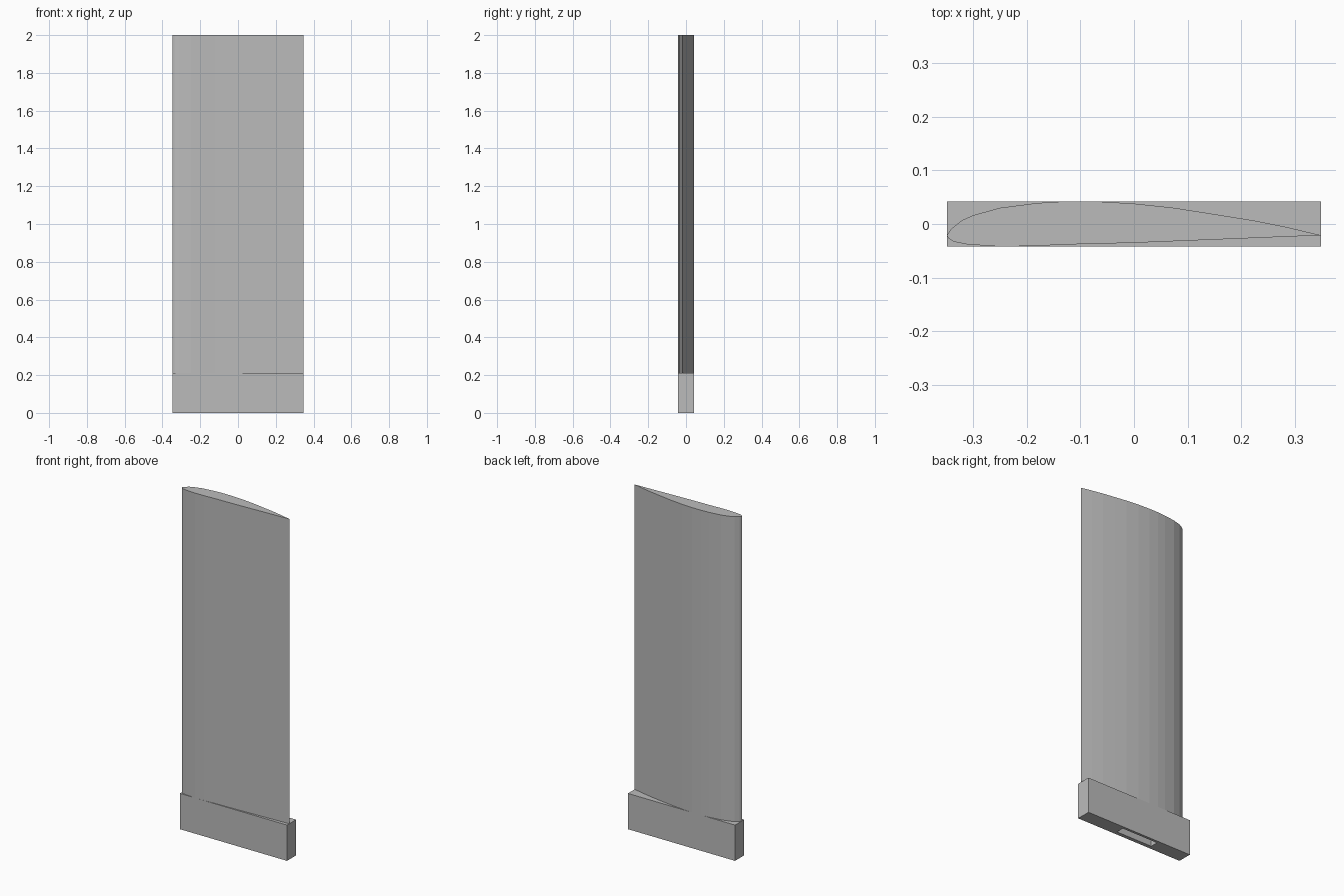
import bpy, bmesh, math

cube = bpy.data.objects.get("Cube")
if cube:
    bpy.data.objects.remove(cube, do_unlink=True)

GREY = (0.5, 0.5, 0.5, 1.0)
grey = bpy.data.materials.new("plain grey")
grey.use_nodes = True
grey.diffuse_color = GREY
grey.node_tree.nodes["Principled BSDF"].inputs["Base Color"].default_value = GREY

HALF_X, HALF_Y = 0.348, 0.042
BASE_TOP, TIP = 0.21, 2.0


def finish(name, bm):
    bmesh.ops.recalc_face_normals(bm, faces=bm.faces)
    mesh = bpy.data.meshes.new(name)
    bm.to_mesh(mesh)
    bm.free()
    mesh.materials.append(grey)
    obj = bpy.data.objects.new(name, mesh)
    bpy.context.collection.objects.link(obj)
    return obj


def box(name, x0, x1, y0, y1, z0, z1):
    bm = bmesh.new()
    bmesh.ops.create_cube(bm, size=1)
    bmesh.ops.scale(bm, vec=(x1 - x0, y1 - y0, z1 - z0), verts=bm.verts)
    bmesh.ops.translate(bm, vec=((x0 + x1) / 2, (y0 + y1) / 2, (z0 + z1) / 2), verts=bm.verts)
    return finish(name, bm)


def pin(name, x, radius, y0, y1):
    """Cylinder lying along y at mid height of the base."""
    bm = bmesh.new()
    bmesh.ops.create_cone(bm, cap_ends=True, segments=32, radius1=radius, radius2=radius, depth=y1 - y0)
    for v in bm.verts:
        v.co = (x + v.co.x, (y0 + y1) / 2 + v.co.z, BASE_TOP / 2 + v.co.y)
    return finish(name, bm)


def cut(target, cutter):
    cutter.hide_render = True
    mod = target.modifiers.new("cut", "BOOLEAN")
    mod.operation = "DIFFERENCE"
    mod.solver = "EXACT"
    mod.object = cutter
    bpy.context.view_layer.objects.active = target
    bpy.ops.object.modifier_apply(modifier=mod.name)
    bpy.data.objects.remove(cutter, do_unlink=True)


# Blade: wing section extruded straight up
upper = [(-0.348, -0.021), (-0.34, -0.009), (-0.32, 0.007), (-0.30, 0.016),
         (-0.25, 0.030), (-0.18, 0.039), (-0.13, 0.042), (-0.07, 0.042),
         (0.0, 0.038), (0.075, 0.030), (0.145, 0.019), (0.22, 0.007),
         (0.285, -0.006), (0.348, -0.021)]
lower = [(0.2, -0.027), (0.0, -0.035), (-0.12, -0.038), (-0.19, -0.041),
         (-0.25, -0.042), (-0.31, -0.038), (-0.335, -0.033), (-0.345, -0.027)]
bm = bmesh.new()
section = bm.faces.new([bm.verts.new((x, y, BASE_TOP)) for x, y in upper + lower])
top = bmesh.ops.extrude_face_region(bm, geom=[section], use_keep_orig=True)["geom"]
bmesh.ops.translate(bm, vec=(0, 0, TIP - BASE_TOP),
                    verts=[g for g in top if isinstance(g, bmesh.types.BMVert)])
finish("blade", bm)

# Mounting base with two cross holes and a slot underneath
base = box("mounting_base", -HALF_X, HALF_X, -HALF_Y, HALF_Y, 0, BASE_TOP)
cut(base, pin("large_hole", 0.31, 0.02, -0.1, 0.1))
cut(base, pin("small_hole", -0.315, 0.011, -0.1, 0.1))
cut(base, pin("small_hole_recess", -0.315, 0.016, 0.02, 0.1))
cut(base, box("slot", -0.135, 0.10, -0.02, 0.027, -0.1, 0.13))
